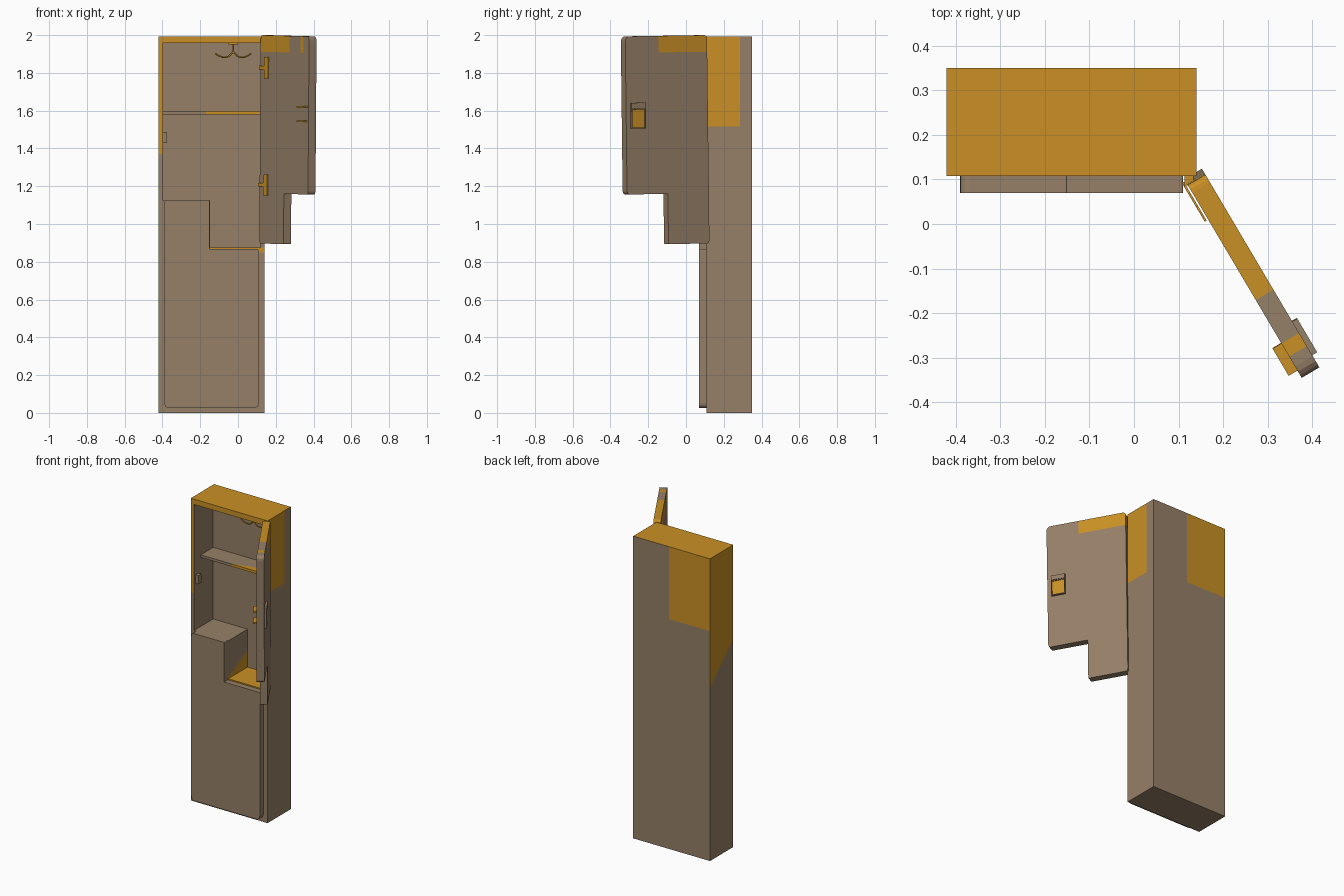
import bpy, bmesh, math
from mathutils import Vector, Matrix

if "Cube" in bpy.data.objects:
    bpy.data.objects.remove(bpy.data.objects["Cube"])


def material(name, col):
    m = bpy.data.materials.new(name)
    m.diffuse_color = (*col, 1)
    m.use_nodes = True
    m.node_tree.nodes["Principled BSDF"].inputs["Base Color"].default_value = m.diffuse_color
    return m


BROWN = material("dull_brown_paint", (0.305, 0.216, 0.136))
RUST = material("orange_rust", (0.59, 0.28, 0.0185))


def finish(name, bm, mat=BROWN, matrix=None):
    bmesh.ops.recalc_face_normals(bm, faces=bm.faces)
    me = bpy.data.meshes.new(name)
    bm.to_mesh(me)
    bm.free()
    ob = bpy.data.objects.new(name, me)
    bpy.context.collection.objects.link(ob)
    me.materials.append(mat)
    if matrix:
        ob.matrix_world = matrix
    return ob


def rounded(pts, radii, steps=4):
    """Round the corners of a closed outline; radius 0 keeps a corner sharp."""
    out = []
    for i, (p, r) in enumerate(zip(pts, radii)):
        p = Vector(p)
        if r == 0:
            out.append(p)
            continue
        a = p + (Vector(pts[i - 1]) - p).normalized() * r
        b = p + (Vector(pts[(i + 1) % len(pts)]) - p).normalized() * r
        for k in range(steps + 1):
            t = k / steps
            out.append(a * (1 - t) ** 2 + p * 2 * t * (1 - t) + b * t * t)
    return out


def prism(name, pts, y0, y1, mat=BROWN, matrix=None):
    """Outline in x, z pushed from y0 to y1."""
    bm = bmesh.new()
    f = bm.faces.new([bm.verts.new((p[0], y0, p[1])) for p in pts])
    g = bmesh.ops.extrude_face_region(bm, geom=[f])["geom"]
    bmesh.ops.translate(bm, vec=(0, y1 - y0, 0),
                        verts=[v for v in g if isinstance(v, bmesh.types.BMVert)])
    if not any(f.normal.y * (y0 - y1) > 0.5 and abs(f.calc_center_median().y - y0) < 1e-6
               for f in bm.faces):
        bm.faces.new([v for v in bm.verts if abs(v.co.y - y0) < 1e-7]) if not f.is_valid else None
    return finish(name, bm, mat, matrix)


def box(name, x0, x1, y0, y1, z0, z1, mat=BROWN, matrix=None):
    return prism(name, [(x0, z0), (x1, z0), (x1, z1), (x0, z1)], y0, y1, mat, matrix)


def paint(ob, planes, rule):
    """Cut along planes, then give rust to the faces chosen by the rule."""
    me = ob.data
    me.materials.clear()
    me.materials.append(BROWN)
    me.materials.append(RUST)
    bm = bmesh.new()
    bm.from_mesh(me)
    bmesh.ops.triangulate(bm, faces=bm.faces)
    for co, no in planes:
        bmesh.ops.bisect_plane(bm, geom=bm.verts[:] + bm.edges[:] + bm.faces[:],
                               plane_co=co, plane_no=no, dist=1e-5)
    bm.normal_update()
    for f in bm.faces:
        f.material_index = int(bool(rule(f.calc_center_median(), f.normal)))
    bm.to_mesh(me)
    bm.free()


def xcut(x): return ((x, 0, 0), (1, 0, 0))
def ycut(y): return ((0, y, 0), (0, 1, 0))
def zcut(z): return ((0, 0, z), (0, 0, 1))


# cabinet: box with a stepped opening
body = box("cabinet", -0.42, 0.14, 0.108, 0.35, 0, 1.992)
cutter = prism("opening_cutter", [(-0.398, 1.957), (0.12, 1.957), (0.12, 0.875),
                                  (-0.147, 0.875), (-0.147, 1.125), (-0.398, 1.125)], 0.0, 0.31)
mod = body.modifiers.new("opening", "BOOLEAN")
mod.object, mod.operation, mod.solver = cutter, "DIFFERENCE", "EXACT"
dg = bpy.context.evaluated_depsgraph_get()
hollow = bpy.data.meshes.new_from_object(body.evaluated_get(dg))
body.modifiers.clear()
body.data = hollow
bpy.data.objects.remove(cutter)


def slant(y): return 1.37 - (y - 0.108) * 0.93


def creep(y): return 0.875 + (y - 0.09) * 0.5


def body_rust(c, n):
    if n.z > 0.5:
        return c.z > 1.95 or c.z < 0.9                      # roof and low floor
    if n.y < -0.5 and c.y < 0.12:                           # front rim
        return (c.z > 1.957 or (c.x < -0.398 and c.z > 1.37) or (c.x > 0.12 and c.z > 1.51)
                or (c.x > -0.147 and 0.85 < c.z < 0.876))
    if n.x < -0.5 and c.x < -0.41:                          # left side
        return c.z > slant(c.y)
    if n.x > 0.5 and c.x > 0.13:                            # right side
        return c.y < 0.285 and c.z > 1.515
    if n.y > 0.5 and c.y > 0.34:                            # back
        return c.x < -0.12 and c.z > 1.515
    if n.x > 0.5 and -0.16 < c.x < -0.14:                   # step wall
        return c.z < creep(c.y)
    return False


paint(body, [xcut(-0.12), xcut(-0.398), xcut(0.12), xcut(-0.147), ycut(0.285), zcut(1.515),
             zcut(1.957), zcut(0.85), zcut(0.875), zcut(1.37),
             ((0, 0.108, 1.37), (0, 0.93, 1)), ((0, 0.09, 0.875), (0, -0.5, 1))], body_rust)

# fixed lower panel
prism("lower_panel", rounded([(-0.39, 0.025), (0.11, 0.025), (0.11, 0.867), (-0.15, 0.867),
                              (-0.15, 1.128), (-0.39, 1.128)],
                             (0.03, 0.03, 0.006, 0, 0.004, 0.02)), 0.07, 0.109)

# shelf with a rusty corner
shelf = box("shelf", -0.399, 0.121, 0.18, 0.311, 1.58, 1.597)
paint(shelf, [((-0.17, 0.18, 0), (-0.3, 1, 0)), xcut(-0.17)],
      lambda c, n: c.x > -0.17 and (n.y < -0.5 or c.y < 0.18 + 0.3 * (c.x + 0.17)))

# strike plate for the latch
box("strike_plate", -0.4, -0.376, 0.125, 0.155, 1.43, 1.487)

# coat hook under the roof
HX, HY = -0.025, 0.2


def wire(name, pts, r, mat):
    cu = bpy.data.curves.new(name, "CURVE")
    cu.dimensions = "3D"
    cu.bevel_depth, cu.bevel_resolution, cu.use_fill_caps = r, 2, True
    s = cu.splines.new("POLY")
    s.points.add(len(pts) - 1)
    for q, p in zip(s.points, pts):
        q.co = (*p, 1)
    cu.materials.append(mat)
    ob = bpy.data.objects.new(name, cu)
    bpy.context.collection.objects.link(ob)


box("hook_base", HX - 0.025, HX + 0.025, HY - 0.02, HY + 0.02, 1.95, 1.958, RUST)
wire("hook_stem", [(HX, HY, 1.955), (HX, HY, 1.905)], 0.004, RUST)
for s in (-1, 1):
    wire("hook_foot", [(HX, HY, 1.912), (HX + s * 0.025, HY, 1.887)], 0.004, RUST)
    wire("hook_arm", [(HX + s * a, HY, z) for a, z in
                      ((0.022, 1.888), (0.04, 1.883), (0.058, 1.884), (0.077, 1.891),
                       (0.095, 1.903))], 0.004, RUST)

# open door, slightly sagging; local x runs from hinge to free edge, +y is its outside
DOOR = (Matrix.Translation((0.160, 0.111, 2.0)) @ Matrix.Rotation(math.radians(-59.4), 4, "Z")
        @ Matrix.Rotation(math.radians(0.8), 4, "Y") @ Matrix.Translation((0, 0, -2.0)))
door = prism("door", rounded([(0, 0.897), (0.252, 0.897), (0.252, 1.163), (0.503, 1.163),
                              (0.503, 2.0), (0, 2.0)],
                             (0.02, 0.006, 0, 0.02, 0.03, 0.02)), -0.046, 0, BROWN, DOOR)


def door_rust(c, n):
    strip = 0.413 < c.x < 0.447 and n.y < 0.5
    return c.z > 1.912 and (c.x < 0.3 or strip)


paint(door, [xcut(0.3), xcut(0.413), xcut(0.447), zcut(1.912)], door_rust)

# outside handle: framed box with a rusty plate and a toothed hood
for n, x0, x1, z0, z1 in (("left", 0.388, 0.393, 1.512, 1.648), ("right", 0.471, 0.476, 1.512, 1.648),
                          ("bottom", 0.388, 0.476, 1.512, 1.517), ("hood", 0.388, 0.476, 1.618, 1.648)):
    box("handle_frame_" + n, x0, x1, -0.001, 0.013, z0, z1, BROWN, DOOR)
box("handle_plate", 0.393, 0.471, -0.001, 0.004, 1.517, 1.62, RUST, DOOR)
for i in range(5):
    x = 0.398 + i * 0.015
    box("handle_tooth", x, x + 0.008, 0, 0.012, 1.611, 1.619, BROWN, DOOR)

# inside latch bars
for z in (1.551, 1.627):
    box("latch_bar", 0.418, 0.489, -0.069, -0.045, z - 0.004, z + 0.004, RUST, DOOR)

# hinges: T plate on the door and a knuckle on the cabinet
for z in (1.828, 1.208):
    box("hinge_plate", 0.052, 0.092, -0.055, -0.05, z - 0.056, z + 0.056, RUST, DOOR)
    box("hinge_arm", 0.0, 0.06, -0.055, -0.05, z - 0.01, z + 0.01, RUST, DOOR)
    box("hinge_knuckle", 0.113, 0.134, 0.086, 0.109, z - 0.012, z + 0.012, RUST)
